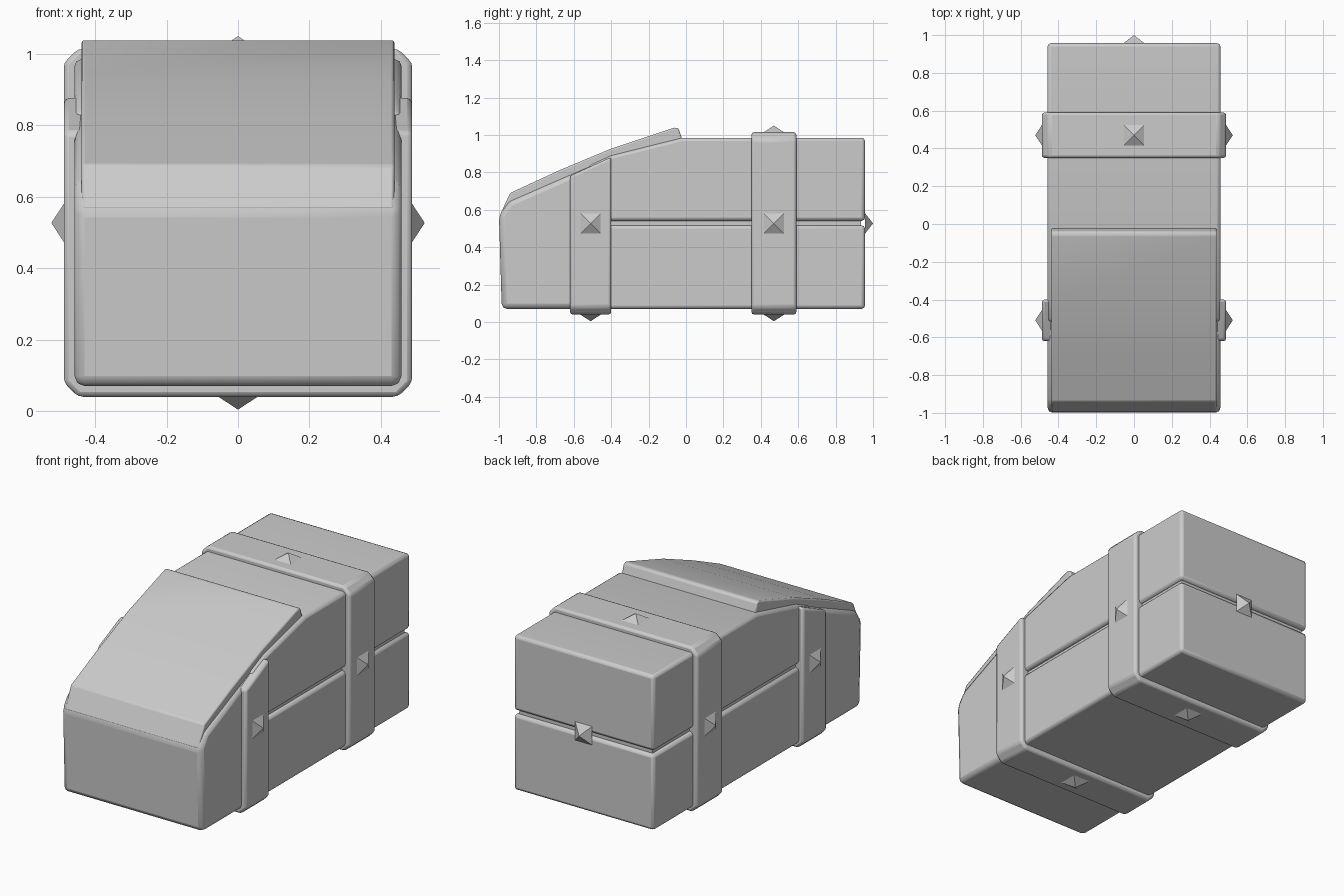
import bpy, bmesh
from math import radians
from mathutils import Vector

cube = bpy.data.objects.get("Cube")
if cube:
    bpy.data.objects.remove(cube)

grey = bpy.data.materials.new("plain_grey")
grey.use_nodes = True
GREY = (0.6, 0.6, 0.6, 1)
grey.diffuse_color = GREY
grey.node_tree.nodes["Principled BSDF"].inputs["Base Color"].default_value = GREY


def finish(bm, name, bevel=0, segments=2, smooth=True):
    bmesh.ops.recalc_face_normals(bm, faces=bm.faces)
    mesh = bpy.data.meshes.new(name)
    bm.to_mesh(mesh)
    bm.free()
    mesh.materials.append(grey)
    obj = bpy.data.objects.new(name, mesh)
    bpy.context.collection.objects.link(obj)
    if bevel:
        mod = obj.modifiers.new("soft_edges", "BEVEL")
        mod.width = bevel
        mod.segments = segments
        mod.limit_method = "ANGLE"
        mod.angle_limit = radians(25)
    if smooth:
        bpy.ops.object.select_all(action="DESELECT")
        obj.select_set(True)
        bpy.context.view_layer.objects.active = obj
        bpy.ops.object.shade_smooth_by_angle(angle=radians(35))
    return obj


def extrude(points, offset):
    bm = bmesh.new()
    face = bm.faces.new([bm.verts.new(p) for p in points])
    new = bmesh.ops.extrude_face_region(bm, geom=[face])["geom"]
    bmesh.ops.translate(bm, vec=offset, verts=[v for v in new if isinstance(v, bmesh.types.BMVert)])
    return bm


def side_prism(name, profile, half, bevel):
    # side profile (y, z) pushed across the width
    bm = extrude([(-half, y, z) for y, z in profile], (2 * half, 0, 0))
    return finish(bm, name, bevel)


def band(name, y0, y1, cut=None):
    # strap with clipped corners wrapped around the body
    w, lo, hi, c = 0.488, 0.04, 1.015, 0.04
    half = [(w - c, lo), (w, lo + c), (w, hi - c), (w - c, hi)]
    ring = half + [(-x, z) for x, z in reversed(half)]
    bm = extrude([(x, y0, z) for x, z in ring], (0, y1 - y0, 0))
    if cut:
        point, normal = cut
        geom = bm.verts[:] + bm.edges[:] + bm.faces[:]
        bmesh.ops.bisect_plane(bm, geom=geom, plane_co=point, plane_no=normal, clear_outer=True)
        bmesh.ops.holes_fill(bm, edges=bm.edges)
    return finish(bm, name, 0.014)


def stud(name, base, direction, size=0.055, height=0.036):
    # four-sided pyramid pointing outward
    d = Vector(direction)
    u = Vector((0, 0, 1)) if abs(d.z) < 0.5 else Vector((0, 1, 0))
    v = d.cross(u)
    base = Vector(base)
    bm = bmesh.new()
    ring = [bm.verts.new(base + size * (a * u + b * v)) for a, b in ((1, 1), (-1, 1), (-1, -1), (1, -1))]
    tip = bm.verts.new(base + height * d)
    bm.faces.new(ring)
    for i in range(4):
        bm.faces.new((ring[i], ring[(i + 1) % 4], tip))
    return finish(bm, name, smooth=False)


# Body: nose block, lower and upper shells, and a core that forms the groove
W = 0.458
side_prism("nose", [(-0.48, 0.07), (-0.985, 0.07), (-1.0, 0.57), (-0.95, 0.645), (-0.48, 0.85)], W, 0.028)
side_prism("lower_shell", [(-0.52, 0.07), (0.957, 0.07), (0.957, 0.517), (-0.52, 0.517)], W, 0.018)
side_prism("upper_shell", [(-0.52, 0.541), (0.957, 0.541), (0.957, 0.985), (-0.02, 0.985),
                           (-0.4, 0.89), (-0.52, 0.835)], W, 0.018)
side_prism("groove_core", [(-0.5, 0.45), (0.935, 0.45), (0.935, 0.6), (-0.5, 0.6)], W - 0.022, 0)

# Raised hood panel with a lip at its rear edge
side_prism("hood_panel", [(-0.998, 0.565), (-0.94, 0.69), (-0.68, 0.81), (-0.4, 0.927), (-0.06, 1.04),
                          (-0.04, 1.035), (-0.02, 0.975), (-0.4, 0.86), (-0.9, 0.58)], 0.438, 0.008)

# Straps; the front one is cut to follow the hood slope
band("front_strap", -0.62, -0.4, ((0, -0.4, 0.882), (0, -0.1, 0.22)))
band("rear_strap", 0.35, 0.59)

# Studs
Z = 0.527
for label, y in (("front", -0.51), ("rear", 0.47)):
    for side, s in (("left", 1), ("right", -1)):
        stud(f"{label}_{side}_stud", (s * 0.487, y, Z), (s, 0, 0))
    stud(f"{label}_bottom_stud", (0, y, 0.04), (0, 0, -1))
stud("rear_top_stud", (0, 0.47, 1.014), (0, 0, 1))
stud("back_stud", (0, 0.957, Z), (0, 1, 0), height=0.043)
